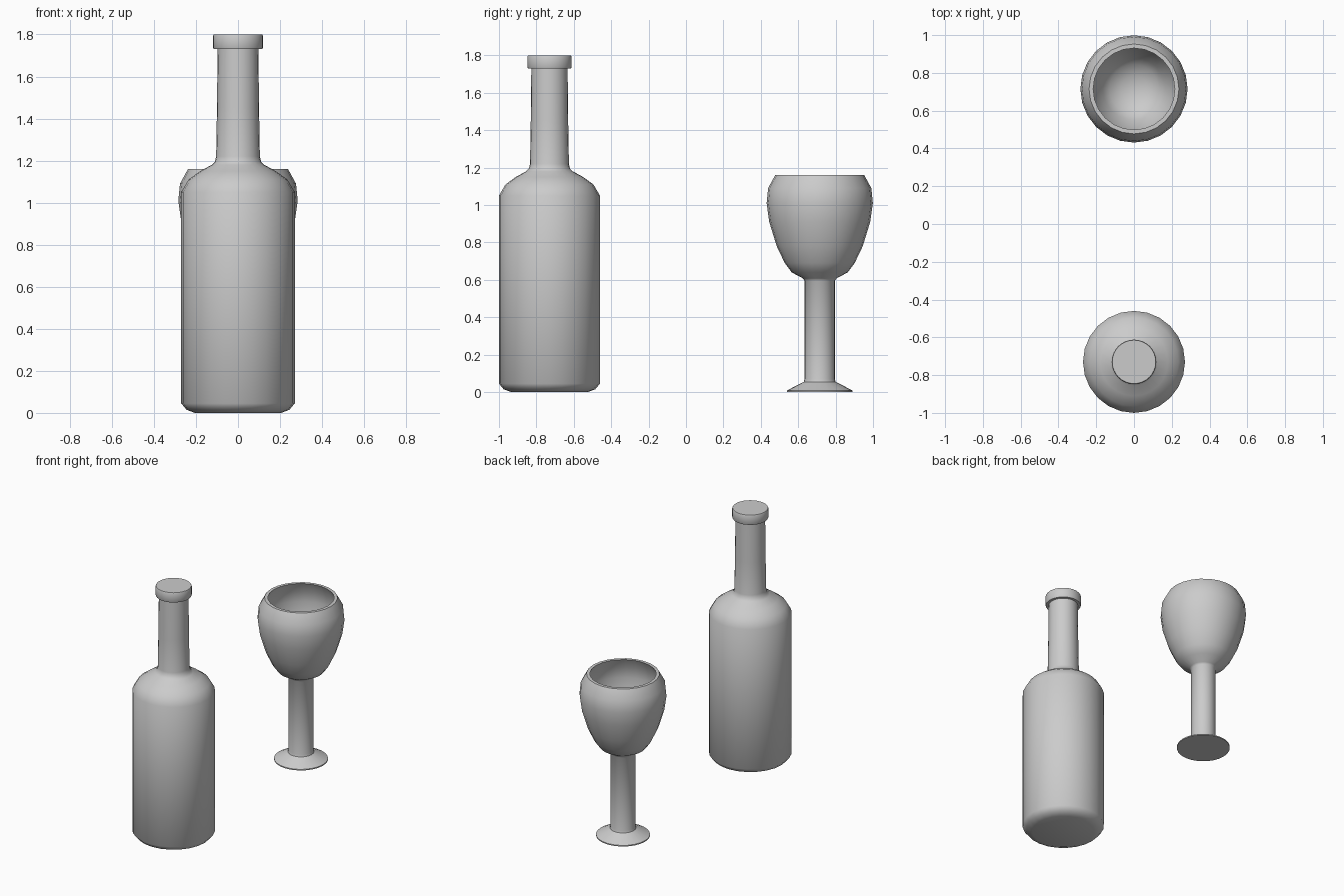
import bpy, bmesh, math

if "Cube" in bpy.data.objects:
    bpy.data.objects.remove(bpy.data.objects["Cube"])


def lathe(name, profile, y, sides, smooth_angle=40):
    """Revolve (radius, z) points around a vertical axis at (0, y); zero radius makes a pole."""
    bm = bmesh.new()
    rings = []
    for r, z in profile:
        if r == 0:
            rings.append([bm.verts.new((0, 0, z))] * sides)
        else:
            rings.append([bm.verts.new((r * math.cos(2 * math.pi * i / sides),
                                        r * math.sin(2 * math.pi * i / sides), z))
                          for i in range(sides)])
    for low, high in zip(rings, rings[1:]):
        for i in range(sides):
            j = (i + 1) % sides
            corners = list(dict.fromkeys((low[i], low[j], high[j], high[i])))
            bm.faces.new(corners)
    bmesh.ops.recalc_face_normals(bm, faces=bm.faces[:])
    mesh = bpy.data.meshes.new(name)
    bm.to_mesh(mesh)
    bm.free()
    obj = bpy.data.objects.new(name, mesh)
    bpy.context.collection.objects.link(obj)
    obj.location.y = y
    bpy.ops.object.select_all(action='DESELECT')
    obj.select_set(True)
    bpy.context.view_layer.objects.active = obj
    bpy.ops.object.shade_smooth_by_angle(angle=math.radians(smooth_angle))
    return obj


BOTTLE_Y, GLASS_Y = -0.73, 0.715

# Bottle: rounded foot, straight body, shoulder and long neck
lathe("bottle_body", [
    (0, 0), (0.205, 0), (0.245, 0.015), (0.27, 0.045), (0.27, 1.05),
    (0.235, 1.11), (0.18, 1.15), (0.125, 1.18), (0.11, 1.195),
    (0.104, 1.22), (0.1, 1.45), (0.097, 1.73), (0, 1.73)], BOTTLE_Y, 24)

# Cap over the bottle mouth
lathe("bottle_cap", [
    (0, 1.73), (0.115, 1.73), (0.118, 1.736), (0.118, 1.794),
    (0.115, 1.8), (0, 1.8)], BOTTLE_Y, 32, 60)

# Glass: flared foot, stem, outer bowl, rim, then hollow inside
lathe("wine_glass", [
    (0, 0), (0.176, 0), (0.176, 0.008), (0.085, 0.055), (0.081, 0.07),
    (0.081, 0.595), (0.09, 0.608), (0.15, 0.64), (0.187, 0.69), (0.23, 0.78),
    (0.27, 0.91), (0.284, 1.01), (0.276, 1.09), (0.238, 1.16),
    (0.216, 1.16), (0.254, 1.085), (0.262, 1.01), (0.249, 0.91),
    (0.21, 0.79), (0.165, 0.70), (0.13, 0.66), (0.07, 0.63), (0, 0.62)], GLASS_Y, 24)
